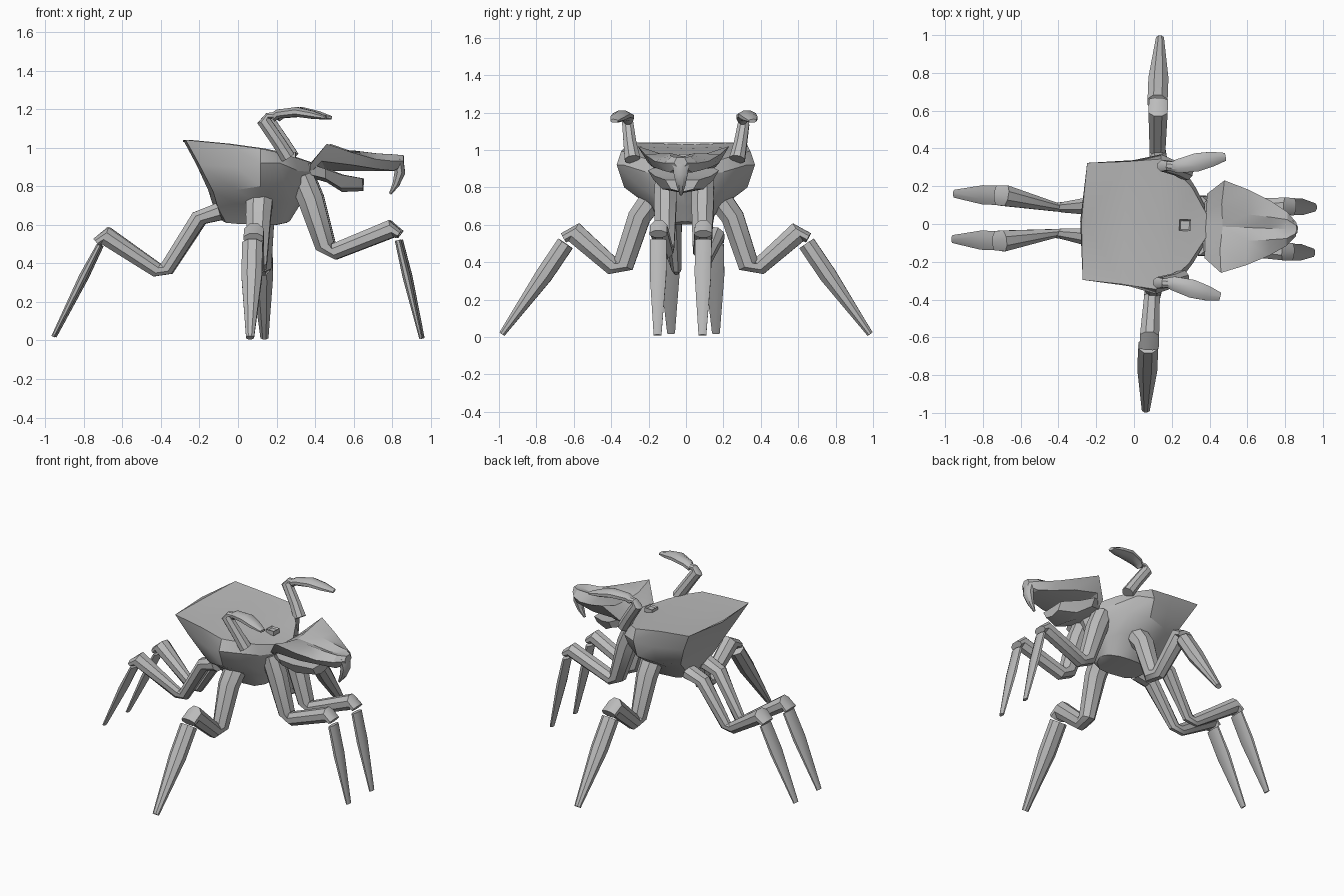
import bpy, bmesh, math
from mathutils import Vector, Matrix

grey = bpy.data.materials.new("plain grey")
grey.diffuse_color = (0.5, 0.5, 0.5, 1)
TURN = Matrix.Translation((0, 0.004, 0)) @ Matrix.Rotation(-0.038, 4, 'Z')


def finish(name, bm, mirror=True, angle=35):
    """Mirror across y, clean up and add the object."""
    if mirror:
        geo = bmesh.ops.duplicate(bm, geom=bm.verts[:] + bm.edges[:] + bm.faces[:])["geom"]
        for v in geo:
            if isinstance(v, bmesh.types.BMVert):
                v.co.y *= -1
        bmesh.ops.reverse_faces(bm, faces=[f for f in geo if isinstance(f, bmesh.types.BMFace)])
    bmesh.ops.remove_doubles(bm, verts=bm.verts[:], dist=0.0005)
    bmesh.ops.recalc_face_normals(bm, faces=bm.faces[:])
    me = bpy.data.meshes.new(name)
    bm.to_mesh(me)
    bm.free()
    ob = bpy.data.objects.new(name, me)
    bpy.context.collection.objects.link(ob)
    me.materials.append(grey)
    ob.matrix_world = TURN
    bpy.ops.object.select_all(action='DESELECT')
    bpy.context.view_layer.objects.active = ob
    ob.select_set(True)
    bpy.ops.object.shade_smooth_by_angle(angle=math.radians(angle))
    return ob


def skin(bm, rings, closed):
    """Join successive rings of points with quads."""
    vs = [[bm.verts.new(p) for p in r] for r in rings]
    n = len(rings[0])
    for a, b in zip(vs, vs[1:]):
        for i in range(n if closed else n - 1):
            j = (i + 1) % n
            bm.faces.new((a[i], a[j], b[j], b[i]))
    if closed:
        bm.faces.new(vs[0])
        bm.faces.new(vs[-1])


def half_loft(name, rings, angle=30):
    """Half shell closed by flattening its end rings, then mirrored."""
    bm = bmesh.new()
    skin(bm, rings, False)
    return finish(name, bm, True, angle)


def limb(name, pts, side, mirror=True):
    """Tapered tube; pts = (x, y, z, width along side, thickness)."""
    side = Vector(side)
    rings = []
    for i, p in enumerate(pts):
        c = Vector(p[:3])
        t = Vector(pts[min(i + 1, len(pts) - 1)][:3]) - Vector(pts[max(i - 1, 0)][:3])
        up = t.cross(side).normalized()
        s = up.cross(t).normalized()
        rings.append([c + s * p[3] / 2 * math.cos(a) + up * p[4] / 2 * math.sin(a)
                      for a in (math.radians(22.5 + 45 * k) for k in range(8))])
    bm = bmesh.new()
    skin(bm, rings, True)
    return finish(name, bm, mirror)


# body: half outlines from rim down to belly, rear to front
body = [
    [(-.285, 0, 1.04), (-.26, .31, 1.04), (-.05, .325, 1.02), (.13, .345, .995),
     (.22, .28, .975), (.3, .2, .95), (.42, 0, .91)],
    [(-.215, 0, .91), (-.19, .27, .91), (0, .335, .9), (.13, .37, .92),
     (.23, .33, .92), (.32, .2, .88), (.43, 0, .87)],
    [(-.155, 0, .78), (-.12, .21, .77), (0, .30, .78), (.13, .33, .8),
     (.25, .26, .82), (.33, .16, .81), (.39, 0, .8)],
    [(-.13, 0, .7), (-.1, .13, .69), (0, .19, .71), (.12, .21, .71),
     (.24, .18, .72), (.29, .1, .7), (.32, 0, .7)],
    [(-.08, 0, .62), (-.06, .06, .61), (0, .1, .605), (.12, .11, .6),
     (.2, .1, .6), (.25, .06, .61), (.27, 0, .62)],
]
spine = [(x, 0, z - .012) for x, y, z in body[0]]
keel = [(x, 0, z) for x, y, z in body[-1]]
half_loft("body", [spine] + body + [keel])

# small recessed hatch on the back
bm = bmesh.new()
bmesh.ops.create_cube(bm, size=1, matrix=Matrix.Translation((.27, 0, .962)) @ Matrix.Diagonal((.06, .06, .03, 1)))
top = max(bm.faces, key=lambda f: f.calc_center_median().z)
bmesh.ops.inset_region(bm, faces=[top], thickness=.01, depth=-.01)
finish("back_hatch", bm, False)

# skull: half sections from neck to snout
skull = [
    [(.38, 0, .92), (.38, .08, .92), (.38, .17, .91), (.38, .12, .87), (.38, 0, .85)],
    [(.47, 0, .965), (.46, .12, .98), (.47, .245, 1.02), (.44, .19, .93), (.46, 0, .88)],
    [(.6, 0, .955), (.6, .07, .985), (.6, .2, .975), (.6, .16, .91), (.6, 0, .88)],
    [(.72, 0, .945), (.72, .06, .97), (.72, .145, .94), (.72, .1, .89), (.72, 0, .88)],
    [(.81, 0, .955), (.81, .05, .965), (.81, .09, .93), (.81, .06, .88), (.81, 0, .88)],
    [(.86, 0, .96), (.86, .02, .96), (.86, .035, .93), (.86, .02, .91), (.86, 0, .9)],
]
flat = lambda r: [(x, 0, z) for x, y, z in r]
half_loft("skull", [flat(skull[0])] + skull + [flat(skull[-1])], 25)

# lower jaw
jaw = [
    [(.37, 0, .92), (.37, .13, .92), (.38, .13, .86), (.39, 0, .84)],
    [(.46, 0, .89), (.46, .19, .89), (.46, .16, .84), (.46, 0, .82)],
    [(.54, 0, .86), (.54, .15, .86), (.54, .11, .79), (.54, 0, .77)],
    [(.65, 0, .84), (.65, .09, .84), (.65, .06, .79), (.65, 0, .775)],
]
half_loft("jaw", [flat(jaw[0])] + jaw + [flat(jaw[-1])])

# hooked beak under the snout
limb("beak", [(.83, 0, .94, .10, .06), (.84, 0, .87, .08, .06),
              (.82, 0, .81, .05, .04), (.79, 0, .76, .015, .015)], (0, 1, 0), False)

Y, X = (0, 1, 0), (1, 0, 0)
# rear legs
limb("rear_thigh", [(-.09, .09, .67, .12, .10), (-.2, .085, .635, .11, .09),
                    (-.37, .07, .37, .06, .08), (-.42, .07, .365, .05, .08),
                    (-.69, .12, .545, .12, .10), (-.73, .12, .51, .11, .05)], Y)
limb("rear_shin", [(-.715, .12, .495, .11, .03), (-.80, .12, .33, .11, .045),
                   (-.955, .12, .02, .045, .02)], Y)

# front legs
limb("front_thigh", [(.33, .10, .85, .12, .14), (.38, .10, .73, .13, .14),
                     (.455, .10, .49, .11, .11), (.5, .10, .46, .10, .09),
                     (.80, .12, .58, .10, .10), (.84, .12, .55, .10, .05)], Y)
limb("front_shin", [(.835, .12, .52, .095, .035), (.88, .12, .33, .095, .045),
                    (.955, .12, .01, .045, .02)], Y)

# side legs
limb("side_thigh", [(.12, .17, .75, .15, .14), (.115, .25, .64, .14, .13),
                    (.115, .335, .385, .10, .12), (.11, .39, .375, .09, .10),
                    (.105, .60, .56, .11, .12), (.105, .655, .53, .11, .06)], X)
limb("side_shin", [(.1, .645, .50, .115, .10), (.1, .76, .33, .115, .10),
                   (.1, .985, .015, .045, .035)], X)

# raised arms with blade forearms
limb("upper_arm", [(.27, .28, .95, .09, .08), (.22, .295, 1.03, .075, .075),
                   (.145, .31, 1.14, .065, .075), (.165, .31, 1.165, .05, .035),
                   (.21, .31, 1.165, .05, .04)], Y)
limb("forearm", [(.19, .305, 1.155, .05, .05), (.22, .31, 1.175, .08, .05),
                 (.32, .335, 1.185, .105, .055), (.40, .355, 1.17, .085, .045),
                 (.47, .37, 1.155, .045, .02)], Y)
